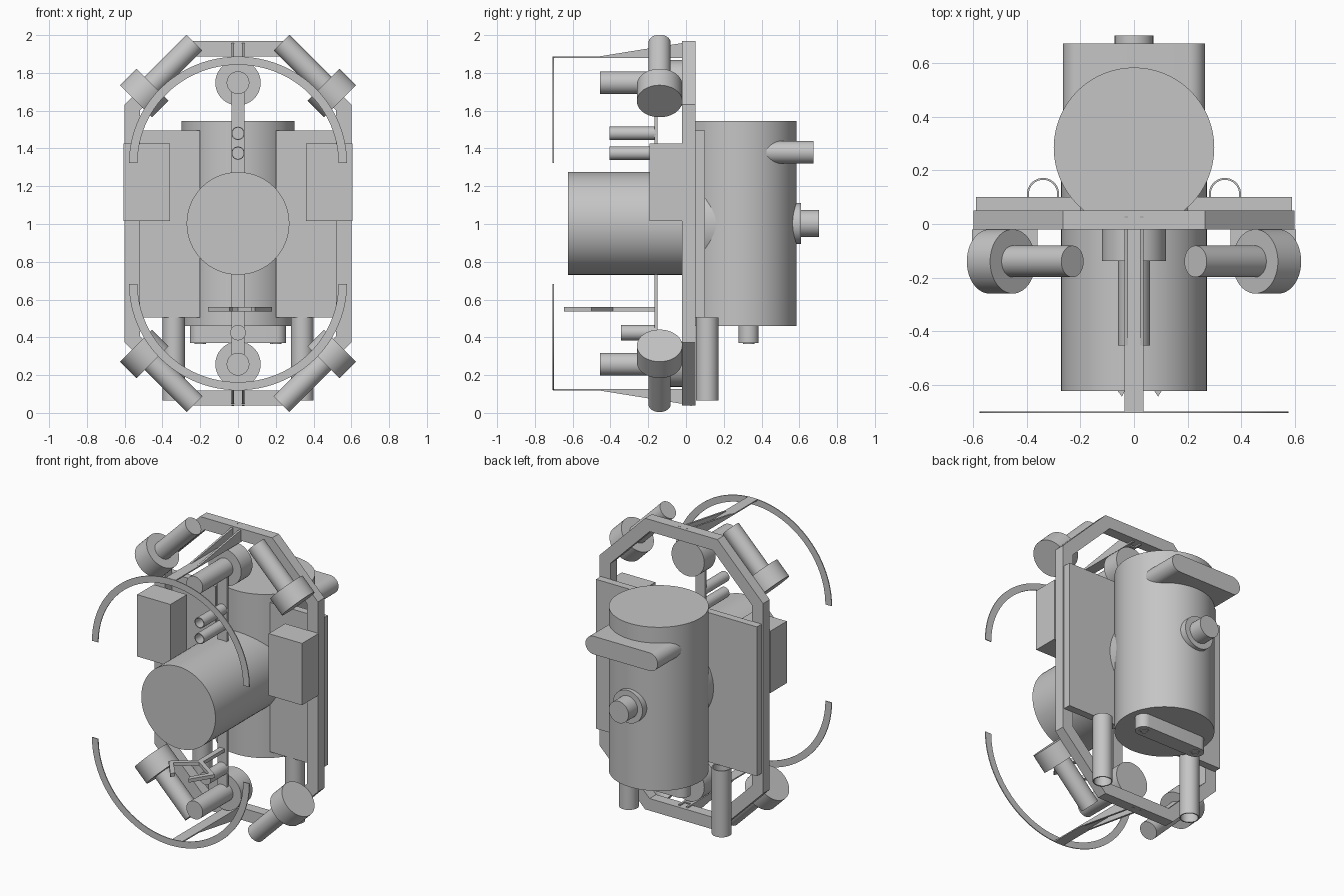
import bpy, bmesh, math
from mathutils import Vector

if "Cube" in bpy.data.objects:
    bpy.data.objects.remove(bpy.data.objects["Cube"])

GREY = (0.56, 0.56, 0.56, 1)
grey = bpy.data.materials.new("plain grey")
grey.use_nodes = True
grey.diffuse_color = GREY
grey.node_tree.nodes["Principled BSDF"].inputs["Base Color"].default_value = GREY

MID = 1.003  # height of the horizontal symmetry plane


def finish(name, bm):
    bmesh.ops.recalc_face_normals(bm, faces=bm.faces)
    mesh = bpy.data.meshes.new(name)
    bm.to_mesh(mesh)
    bm.free()
    mesh.materials.append(grey)
    ob = bpy.data.objects.new(name, mesh)
    bpy.context.collection.objects.link(ob)
    bpy.ops.object.select_all(action="DESELECT")
    ob.select_set(True)
    bpy.context.view_layer.objects.active = ob
    bpy.ops.object.shade_smooth_by_angle(angle=math.radians(30))
    return ob


# Maps from profile coordinates and depth to space
def along_x(u, v, d): return (d, u, v)
def along_y(u, v, d): return (u, d, v)
def along_z(u, v, d): return (u, v, d)


def prism(name, points, place, d0, d1):
    bm = bmesh.new()
    low = [bm.verts.new(place(u, v, d0)) for u, v in points]
    high = [bm.verts.new(place(u, v, d1)) for u, v in points]
    bm.faces.new(low)
    bm.faces.new(high)
    for i in range(len(points)):
        j = (i + 1) % len(points)
        bm.faces.new((low[i], low[j], high[j], high[i]))
    return finish(name, bm)


def band(name, outer, inner, place, d0, d1, closed=True):
    """Flat band between two matching outlines, with thickness."""
    bm = bmesh.new()
    rows = []
    for (a, b), (c, d) in zip(outer, inner):
        rows.append([bm.verts.new(place(*p)) for p in
                     ((a, b, d0), (c, d, d0), (c, d, d1), (a, b, d1))])
    n = len(rows)
    for i in range(n if closed else n - 1):
        r, s = rows[i], rows[(i + 1) % n]
        for k in range(4):
            m = (k + 1) % 4
            bm.faces.new((r[k], r[m], s[m], s[k]))
    if not closed:
        bm.faces.new(rows[0])
        bm.faces.new(rows[-1])
    return finish(name, bm)


def arc(cx, cy, rx, ry, start, end, n):
    return [(cx + rx * math.cos(t), cy + ry * math.sin(t)) for t in
            (math.radians(start + (end - start) * i / n) for i in range(n + 1))]


def circle(cx, cy, r):
    return arc(cx, cy, r, r, 0, 360, 48)[:-1]


def stadium(cx, cy, half, r):
    return (arc(cx + half - r, cy, r, r, -90, 90, 16)
            + arc(cx - half + r, cy, r, r, 90, 270, 16))


def cylinder(name, a, b, r):
    a, b = Vector(a), Vector(b)
    bm = bmesh.new()
    bmesh.ops.create_cone(bm, cap_ends=True, segments=64, radius1=r, radius2=r,
                          depth=(b - a).length)
    turn = (b - a).to_track_quat("Z", "Y").to_matrix()
    bmesh.ops.rotate(bm, matrix=turn, verts=bm.verts)
    bmesh.ops.translate(bm, vec=(a + b) / 2, verts=bm.verts)
    return finish(name, bm)


def box(name, x, y, z):
    return prism(name, [(x[0], y[0]), (x[1], y[0]), (x[1], y[1]), (x[0], y[1])],
                 along_z, *z)


def octagon(w, h, flat, side):
    quarter = [(w, side), (flat, h)]
    right = [(u, -v) for u, v in reversed(quarter)] + quarter
    pts = right + [(-u, -v) for u, v in right]
    return [(u, MID + v) for u, v in pts]


# Octagonal frame
band("frame", octagon(0.6, 0.965, 0.265, 0.63), octagon(0.52, 0.885, 0.232, 0.597),
     along_y, -0.02, 0.05)

# Main body: vertical tank and forward housing
cylinder("tank", (0, 0.285, 0.46), (0, 0.285, 1.545), 0.3)
cylinder("front_housing", (0, 0.2, MID), (0, -0.625, MID), 0.272)
prism("rear_handle", stadium(0, 1.38, 0.265, 0.06), along_y, 0.4, 0.675)
cylinder("rear_port_base", (0, 0.5, MID), (0, 0.61, MID), 0.108)
cylinder("rear_port", (0, 0.5, MID), (0, 0.705, MID), 0.072)
prism("bottom_bar", stadium(0, 0.332, 0.255, 0.053), along_z, 0.37, 0.47)

# Parts repeated on the left and right
for side, s in (("left", 1), ("right", -1)):
    box(side + "_panel", sorted((s * 0.2, s * 0.59)), (0.05, 0.1), (0.505, 1.495))
    box(side + "_box", sorted((s * 0.36, s * 0.605)), (-0.193, -0.02), (1.015, 1.425))
    band(side + "_leg_tube", circle(s * 0.34, 0.112, 0.06),
         circle(s * 0.34, 0.112, 0.053), along_z, 0.065, 0.505)
    band(side + "_bar_ring", circle(s * 0.2, 0.332, 0.03),
         circle(s * 0.2, 0.332, 0.02), along_z, 0.366, 0.372)
    # Diagonal thrusters
    for level, v in (("upper", 1), ("lower", -1)):
        def at(t):
            return (s * (0.54 - t), -0.14, MID + v * (0.647 + t))
        cylinder(f"{level}_{side}_thruster_head", at(0), at(0.087), 0.12)
        cylinder(f"{level}_{side}_thruster_body", at(0.08), at(0.31), 0.059)

# Parts repeated above and below
for level, v in (("upper", 1), ("lower", -1)):
    def up(h):
        return MID + v * h
    cylinder(level + "_lamp_base", (0, -0.02, up(0.745)), (0, -0.138, up(0.745)), 0.12)
    cylinder(level + "_lamp", (0, -0.13, up(0.745)), (0, -0.455, up(0.745)), 0.06)
    outer = arc(0, up(0.32), 0.577, v * 0.563, 0, 180, 48)
    inner = arc(0, up(0.32), 0.532, v * 0.52, 0, 180, 48)
    band(level + "_hoop", outer, inner, along_y, -0.706, -0.7, closed=False)
    box(level + "_spar", (-0.035, 0.035), (-0.703, -0.02),
        sorted((up(0.876), up(0.884))))
    fin = [(-0.455, up(0.876)), (0.03, up(0.876)), (0.03, up(0.967)),
           (-0.02, up(0.955)), (-0.455, up(0.885))]
    for side, s in (("left", 1), ("right", -1)):
        prism(f"{level}_{side}_fin", fin, along_x, s * 0.022, s * 0.035)

# Centre strut with its small tubes
box("centre_strut", (-0.034, 0.034), (-0.166, -0.15), (0.26, 1.75))
for name, z in (("top_tube", 1.48), ("middle_tube", 1.375)):
    band(name, circle(0, z, 0.035), circle(0, z, 0.03), along_y, -0.405, -0.16)
cylinder("bottom_sensor", (0, -0.16, 0.425), (0, -0.345, 0.425), 0.041)

# Gripper: stem and two bent fingers
box("gripper_stem", (-0.018, 0.018), (-0.4, -0.16), (0.537, 0.56))
fingers = {
    "right": ([(0, -0.375), (-0.158, -0.5), (-0.045, -0.645)],
              [(0, -0.41), (-0.12, -0.505), (-0.03, -0.615)]),
    "left": ([(0, -0.375), (0.18, -0.5), (0.09, -0.645)],
             [(0, -0.41), (0.14, -0.505), (0.07, -0.615)]),
}
for side, (outer, inner) in fingers.items():
    band(side + "_gripper_finger", outer, inner, along_z, 0.537, 0.56, closed=False)
